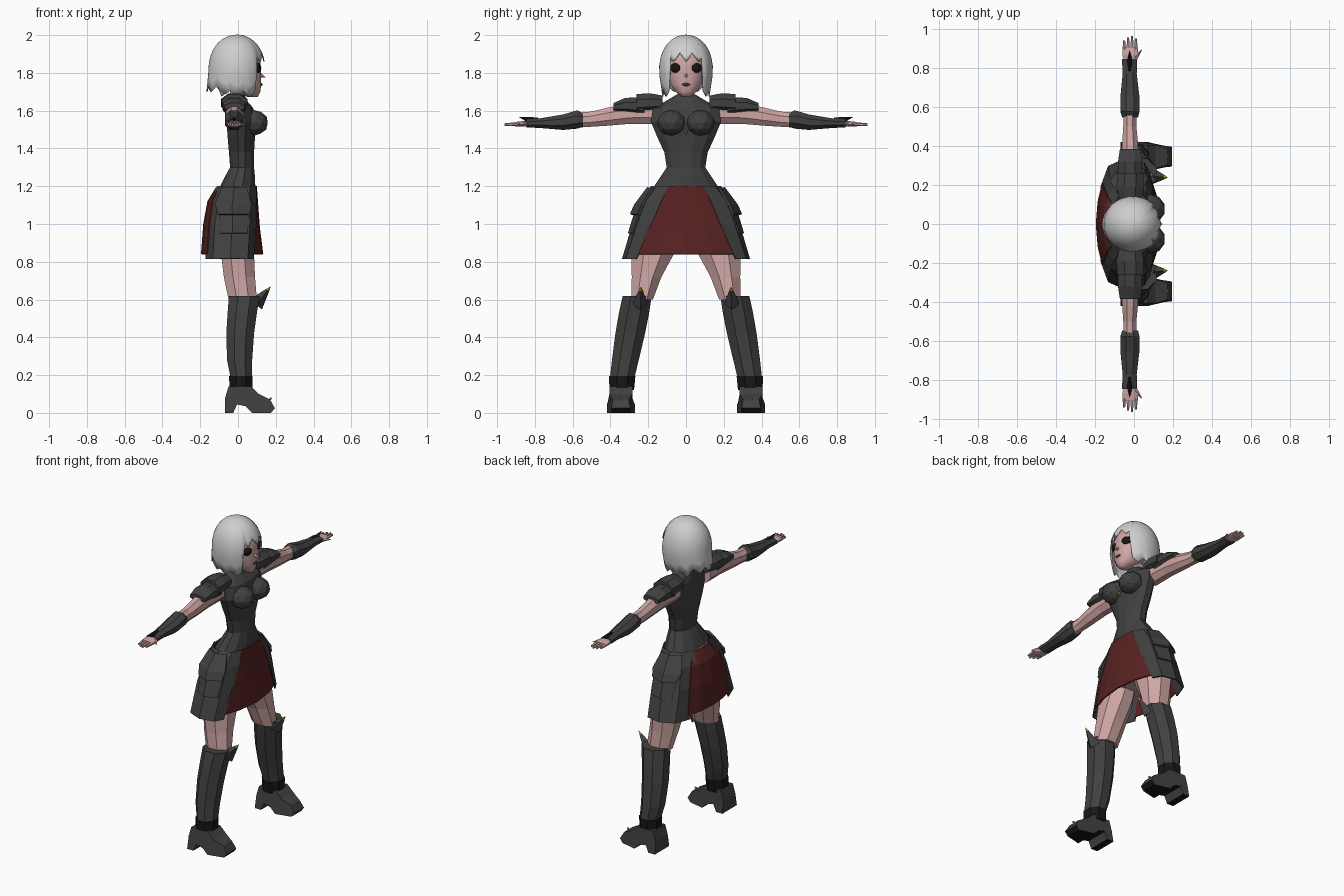
import bpy, bmesh, math
from mathutils import Vector, Matrix

if "Cube" in bpy.data.objects:
    bpy.data.objects.remove(bpy.data.objects["Cube"])


def mat(name, r, g, b):
    m = bpy.data.materials.new(name)
    m.diffuse_color = (r, g, b, 1)
    m.use_nodes = True
    m.node_tree.nodes["Principled BSDF"].inputs["Base Color"].default_value = m.diffuse_color
    return m


CLOTH = mat("charcoal cloth", .052, .052, .052)
BLACK = mat("black", .008, .008, .008)
SKIN = mat("skin", .62, .38, .37)
HAIR = mat("silver hair", .62, .62, .62)
RED = mat("dark red", .1, .016, .016)
GOLD = mat("gold", .5, .42, .02)
LIPS = mat("lips", .12, .04, .045)


def finish(name, bm, *mats, thick=0, smooth=False):
    bmesh.ops.recalc_face_normals(bm, faces=bm.faces[:])
    me = bpy.data.meshes.new(name)
    bm.to_mesh(me)
    bm.free()
    for m in mats:
        me.materials.append(m)
    ob = bpy.data.objects.new(name, me)
    bpy.context.collection.objects.link(ob)
    if thick:
        mod = ob.modifiers.new("thickness", "SOLIDIFY")
        mod.thickness, mod.offset = thick, 0
    if smooth:
        for p in me.polygons:
            p.use_smooth = True
    return ob


def skin_rows(bm, rows, closed):
    """Quads between successive rows of points."""
    vs = [[bm.verts.new(p) for p in r] for r in rows]
    n = len(vs[0])
    for a, b in zip(vs, vs[1:]):
        for i in range(n if closed else n - 1):
            j = (i + 1) % n
            bm.faces.new((a[i], a[j], b[j], b[i]))
    return vs


def loft(name, axis, rings, m, n=8, s=1, smooth=False):
    """Rings are (position, x0, x1, b0, b1): bounds across axis z (x, y) or y (x, z)."""
    bm = bmesh.new()
    rows = []
    for p, x0, x1, b0, b1 in rings:
        row = []
        for i in range(n):
            t = math.tau * (i + .5) / n
            k = 1 / math.cos(math.pi / n)
            x = (x0 + x1) / 2 + (x1 - x0) / 2 * math.cos(t) * k
            b = (b0 + b1) / 2 + (b1 - b0) / 2 * math.sin(t) * k
            row.append((x, s * b, p) if axis == "z" else (x, s * p, b))
        rows.append(row)
    vs = skin_rows(bm, rows, True)
    bm.faces.new(vs[0])
    bm.faces.new(vs[-1])
    return finish(name, bm, m, smooth=smooth)


def sheet(name, rows, m, thick=.008):
    bm = bmesh.new()
    skin_rows(bm, rows, False)
    return finish(name, bm, m, thick=thick)


def blob(name, loc, size, m, rot=0, sub=2, smooth=False):
    bm = bmesh.new()
    bmesh.ops.create_icosphere(bm, subdivisions=sub, radius=1, matrix=Matrix.Translation(loc)
                               @ Matrix.Rotation(rot, 4, "Z") @ Matrix.Diagonal((*size, 1)))
    return finish(name, bm, m, smooth=smooth)


def spike(name, base, tip, width, m, tip_m):
    """Four-sided spike whose last fifth is in the tip colour."""
    bm = bmesh.new()
    b, t = Vector(base), Vector(tip)
    d = (t - b).normalized()
    q = d.to_track_quat("Z", "Y").to_matrix()
    rows = [[b.lerp(t, f) + q @ Vector((math.cos(a), math.sin(a), 0)) * w
             for a in (0, math.pi / 2, math.pi, math.pi * 1.5)]
            for f, w in ((0, width), (.8, width * .25), (1, width * .02))]
    skin_rows(bm, rows, True)
    for f in bm.faces:
        f.material_index = int((f.calc_center_median() - b).dot(d) > .8 * (t - b).length)
    return finish(name, bm, m, tip_m)


# torso
loft("bodice", "z", [(z, a, b, -h, h) for z, a, b, h in (
    (1.685, -.05, .035, .05), (1.655, -.055, .045, .1), (1.615, -.06, .08, .175),
    (1.54, -.06, .1, .185), (1.46, -.055, .09, .152), (1.38, -.048, .085, .115),
    (1.30, -.042, .085, .102), (1.25, -.07, .09, .135), (1.19, -.1, .092, .175))], CLOTH, 12)
loft("neck", "z", [(1.66, -.045, .035, -.045, .045), (1.76, -.04, .04, -.045, .045)], SKIN)
loft("pelvis", "z", [(1.18, -.09, .08, -.15, .15), (1.0, -.1, .08, -.2, .2),
                     (.9, -.05, .05, -.09, .09)], SKIN)
blob("chest_gem", (.115, 0, 1.49), (.01, .008, .012), GOLD, sub=1)

# head with face
loft("head", "z", [(z, a, b, -h, h) for z, a, b, h in (
    (1.672, .05, .105, .022), (1.70, 0, .118, .055), (1.74, -.05, .123, .085),
    (1.79, -.08, .122, .102), (1.83, -.085, .12, .106), (1.87, -.085, .118, .108),
    (1.93, -.07, .09, .09))], SKIN, 16, smooth=True)
spike("nose", (.11, 0, 1.79), (.147, 0, 1.775), .016, SKIN, SKIN)
blob("mouth", (.121, 0, 1.738), (.009, .022, .009), LIPS)

# hair: bob with jagged hem and a raised fringe
bm = bmesh.new()
N, M = 48, 9
cols = []
for i in range(N):
    t = math.tau * i / N
    a = abs(math.degrees(math.atan2(math.sin(t), math.cos(t))))
    jag = (0, .012, .03, .015)[i % 4]
    hem = 1.86 + jag * 1.5 if a < 40 else 1.675 + jag if a < 120 else 1.70 + jag
    col = []
    for k in range(1, M + 1):
        f = k / M
        z = 2 - (2 - hem) * (f ** 1.7 if a >= 40 else f ** 1.7 * .95 + .05 * f)
        u = max(0, (z - 1.8) / .2)
        r = math.sqrt(max(0, 1 - u ** 2.4))
        low = max(0, 1.8 - z)
        col.append((-.006 + (.148 + low * (.1 if a > 110 else -.15)) * r * math.cos(t),
                    (.14 - low * .15) * r * math.sin(t), z))
    cols.append(col)
vs = skin_rows(bm, [[c[k] for c in cols] for k in range(M)], True)
top = bm.verts.new((-.006, 0, 2))
for i in range(N):
    bm.faces.new((top, vs[0][i], vs[0][(i + 1) % N]))
finish("hair", bm, HAIR, thick=.006, smooth=True)

# red front and back skirt panels
for name, rows in (
        ("front_panel", ((1.2, .096, .092, .09), (1.1, .103, .09, .15),
                         (.98, .112, .09, .2), (.84, .13, .075, .262))),
        ("back_panel", ((1.19, -.115, -.1, .1), (1.12, -.158, -.135, .14),
                        (1.0, -.18, -.15, .18), (.84, -.192, -.16, .21)))):
    sheet(name, [[(xc + (xe - xc) * abs(q) ** 2, w * q, z) for q in (-1, -.55, 0, .55, 1)]
                 for z, xc, xe, w in rows], RED)

SIDE = [  # side skirt cross-sections, front edge to back edge
    (1.2, (.09, .088), (.06, .15), (-.01, .18), (-.07, .15), (-.108, .08)),
    (1.12, (.095, .13), (.06, .21), (-.02, .24), (-.10, .20), (-.145, .10)),
    (1.0, (.095, .18), (.06, .255), (-.03, .28), (-.12, .24), (-.16, .14)),
    (.815, (.08, .262), (.05, .315), (-.04, .335), (-.13, .295), (-.168, .19))]

for s, side in ((1, "left"), (-1, "right")):
    # bust and face
    blob("bust_" + side, (.083, s * .077, 1.535), (.078, .076, .068), CLOTH)
    blob("eye_" + side, (.106, s * .057, 1.826), (.012, .03, .026), BLACK, s * .5, smooth=True)

    # side skirt and overlapping hip plates
    sheet("side_skirt_" + side, [[(x, s * y, r[0]) for x, y in r[1:]] for r in SIDE], CLOTH)
    sheet("hip_plate_" + side, [[(x, s * y, z) for x, y in pts] for z, pts in (
        (1.19, ((.045, .175), (-.02, .20), (-.085, .16))),
        (1.10, ((.07, .23), (-.03, .268), (-.12, .215))),
        (1.05, ((.06, .25), (-.03, .29), (-.10, .25))))], CLOTH, .015)
    sheet("lower_hip_plate_" + side, [[(x, s * y, z) for x, y in pts] for z, pts in (
        (1.07, ((.06, .235), (-.03, .265), (-.10, .23))),
        (.95, ((.05, .28), (-.03, .302), (-.09, .275))))], CLOTH, .012)

    # leg and boot
    loft("thigh_" + side, "z", [(.98, -.08, .07, .01, .22), (.84, -.09, .085, .065, .29),
         (.72, -.075, .09, .13, .287), (.6, -.05, .1, .175, .29)], SKIN, 8, s)
    loft("boot_shaft_" + side, "z", [(.19, -.04, .075, .272, .402), (.28, -.058, .075, .25, .392),
         (.42, -.062, .085, .217, .374), (.53, -.055, .1, .195, .355),
         (.62, -.048, .115, .182, .335)], CLOTH, 8, s)
    spike("knee_spike_" + side, (.095, s * .245, .575), (.172, s * .238, .668), .042, CLOTH, GOLD)
    loft("ankle_band_" + side, "z", [(.12, -.045, .075, .275, .405),
                                     (.195, -.047, .078, .268, .408)], BLACK, 8, s)

    # shoe: extruded profile, narrowed at top and toe
    prof = [(-.07, 0), (-.025, 0), (-.005, .045), (.04, .035), (.075, 0), (.175, 0), (.195, .025),
            (.17, .07), (.11, .1), (.07, .14), (-.05, .14), (-.068, .08)]
    bm = bmesh.new()
    rows = []
    for e in (-1, 1):
        rows.append([(x, s * (.345 + e * .074 * (.82 if z > .06 else 1)
                              * (.68 if x > .16 else 1)), z) for x, z in prof])
    vs = skin_rows(bm, rows, True)
    for r in vs:
        bm.faces.new(r)
    bmesh.ops.recalc_face_normals(bm, faces=bm.faces[:])
    for f in bm.faces:
        f.material_index = int(f.normal.z < -.5)
    finish("shoe_" + side, bm, CLOTH, BLACK)
    blob("shoe_stud_" + side, (.172, s * .345, .075), (.008, .008, .008), GOLD, sub=1)

    # arm, bracer and hand
    loft("arm_" + side, "y", [(.15, -.07, .03, 1.53, 1.65), (.3, -.065, .025, 1.53, 1.64),
         (.42, -.06, .02, 1.52, 1.615), (.5, -.055, .012, 1.515, 1.595),
         (.58, -.055, .012, 1.51, 1.59), (.83, -.045, .005, 1.517, 1.547)], SKIN, 8, s)
    loft("bracer_" + side, "y", [(.545, -.06, .02, 1.515, 1.585), (.575, -.07, .028, 1.505, 1.602),
         (.65, -.07, .028, 1.498, 1.58), (.77, -.058, .014, 1.508, 1.56),
         (.845, -.062, .016, 1.512, 1.552)], CLOTH, 8, s)
    spike("bracer_spike_" + side, (-.022, s * .79, 1.54), (-.022, s * .885, 1.567), .025,
          BLACK, BLACK)
    loft("palm_" + side, "y", [(.82, -.045, .005, 1.517, 1.545), (.865, -.06, .02, 1.515, 1.545),
                               (.905, -.058, .02, 1.516, 1.54)], SKIN, 8, s)
    for i, end in enumerate((.94, .955, .962, .95)):
        x = -.05 + i * .02
        loft(f"finger_{i + 1}_{side}", "y", [(.895, x - .009, x + .009, 1.519, 1.538),
             (end, x - .005, x + .005, 1.52, 1.532)], SKIN, 6, s)
    spike("thumb_" + side, (.005, s * .85, 1.53), (.042, s * .895, 1.525), .014, SKIN, SKIN)

    # layered shoulder pads
    loft("upper_shoulder_pad_" + side, "y", [(.125, -.075, .04, 1.60, 1.68),
         (.19, -.09, .05, 1.59, 1.692), (.262, -.085, .048, 1.585, 1.688)], CLOTH, 8, s)
    loft("lower_shoulder_pad_" + side, "y", [(.22, -.08, .04, 1.57, 1.67),
         (.32, -.082, .042, 1.585, 1.668), (.385, -.072, .034, 1.597, 1.64)], CLOTH, 8, s)
